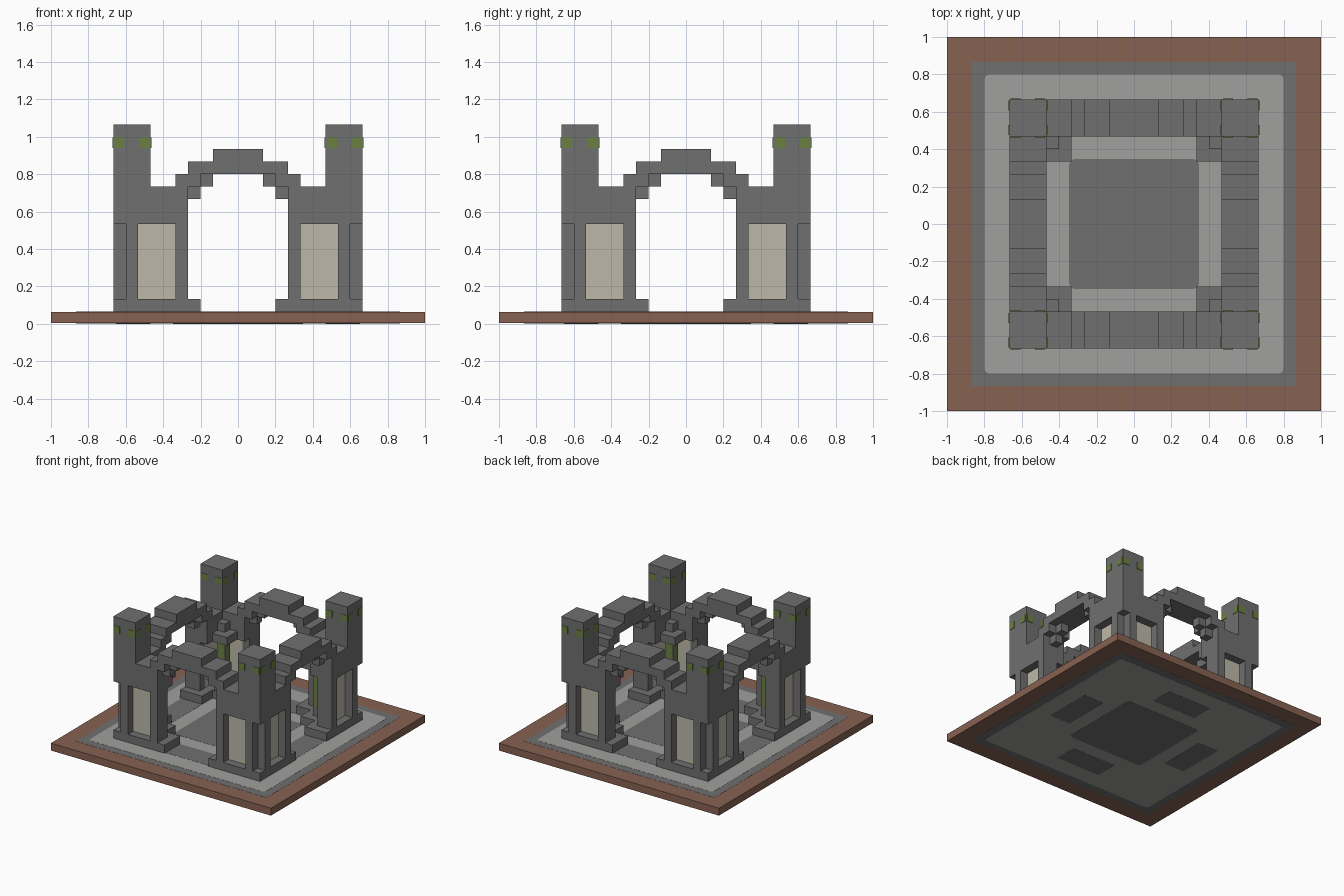
import bpy, bmesh, math
from mathutils import Matrix, Vector

if "Cube" in bpy.data.objects:
    bpy.data.objects.remove(bpy.data.objects["Cube"], do_unlink=True)

U = 1 / 15  # block size; all sizes below are counted in blocks


def material(name, rgb):
    lin = [c / 12.92 if c < 0.04 else ((c + 0.055) / 1.055) ** 2.4 for c in rgb]
    mat = bpy.data.materials.new(name)
    mat.use_nodes = True
    mat.diffuse_color = (*lin, 1)
    mat.node_tree.nodes["Principled BSDF"].inputs["Base Color"].default_value = (*lin, 1)
    return mat


stone = material("dark stone", (0.44, 0.44, 0.44))
pale = material("pale paving", (0.625, 0.625, 0.62))
earth = material("brown earth", (0.53, 0.385, 0.32))
cream = material("cream panel", (0.74, 0.725, 0.66))
moss = material("green moss", (0.42, 0.50, 0.25))


def add_box(bm, low, high):
    low, high = Vector(low), Vector(high)
    size = Matrix.Diagonal((high - low).to_4d())
    bmesh.ops.create_cube(bm, size=1, matrix=Matrix.Translation((low + high) / 2) @ size)


def finish(bm, name, mat):
    bmesh.ops.scale(bm, vec=(U, U, U), verts=bm.verts)
    mesh = bpy.data.meshes.new(name)
    bm.to_mesh(mesh)
    bm.free()
    mesh.materials.append(mat)
    obj = bpy.data.objects.new(name, mesh)
    bpy.context.collection.objects.link(obj)
    return obj


def part(name, mat, boxes, mirror=False):
    """Boxes of one side, repeated around the four sides."""
    for k, side in enumerate(("front", "left", "back", "right")):
        bm = bmesh.new()
        for (x0, x1), (y0, y1), (z0, z1) in boxes:
            add_box(bm, (x0, -y1, z0), (x1, -y0, z1))
            if mirror:
                add_box(bm, (-x1, -y1, z0), (-x0, -y0, z1))
        bmesh.ops.rotate(bm, verts=bm.verts, matrix=Matrix.Rotation(k * math.pi / 2, 3, "Z"))
        finish(bm, f"{name}_{side}", mat)


def slab(name, mat, half, inset, chamfer=0.0):
    """Square floor layer, each slightly proud of the one before."""
    bm = bmesh.new()
    add_box(bm, (-half, -half, inset), (half, half, 1 - inset))
    if chamfer:
        upright = [e for e in bm.edges if abs(e.verts[0].co.z - e.verts[1].co.z) > 0.1]
        bmesh.ops.bevel(bm, geom=upright, offset=chamfer, segments=2, profile=0.5, affect="EDGES")
    finish(bm, name, mat)


# Floor layers
slab("ground_slab", earth, 15, 0.045)
slab("paving_border", stone, 13, 0.03)
slab("paving", pale, 12, 0.015, 0.4)
slab("floor_centre", stone, 5.2, 0, 0.4)
part("threshold", stone, [((-3, 3), (7, 9.8), (0, 1))])

# Corner plinths
part("plinth", stone, [((3, 10), (7, 10), (1, 2))], mirror=True)
part("inner_plinth", stone, [((5, 7), (5, 7), (1, 2))])

# Pier columns: notched outer corner, end posts and an inner post
part("corner_column", stone, [((8, 9), (8, 10), (2, 8)), ((9, 10), (8, 9), (2, 8))])
part("end_post", stone, [((4, 5), (8, 10), (2, 8))], mirror=True)
part("inner_post", stone, [((6, 7), (6, 7), (2, 10))])
part("inner_cap", stone, [((5, 7), (5, 7), (8, 9))])
part("pier_panel", cream, [((5, 8), (8, 9), (2, 8))], mirror=True)

# Towers
part("tower", stone, [((7, 10), (7, 10), (8, 16))])

# Stepped arches with an inner row of supports
part("arch_crown", stone, [((-2, 2), (7, 10), (12, 14))])
part("arch_steps", stone, [
    ((2, 3), (7, 10), (12, 13)),
    ((3, 4), (7, 10), (11, 13)),
    ((4, 5), (7, 10), (8, 12)),
    ((5, 7), (7, 10), (8, 11)),
], mirror=True)
part("arch_supports", stone, [
    ((3, 4), (8, 9), (10, 11)),
    ((2, 3), (8, 9), (11, 12)),
], mirror=True)

# Moss plates on tower faces and inner posts
T = 0.05
spots = []
for x0 in (7.15, 9.1):
    for y0, y1 in ((10, 10 + T), (7 - T, 7)):
        spots.append(((x0, x0 + 0.8), (y0, y1), (14.1, 14.95)))
part("tower_moss", moss, spots, mirror=True)
part("post_moss", moss, [((6.1, 6.9), (6 - T, 6), (3, 7.5))], mirror=True)
